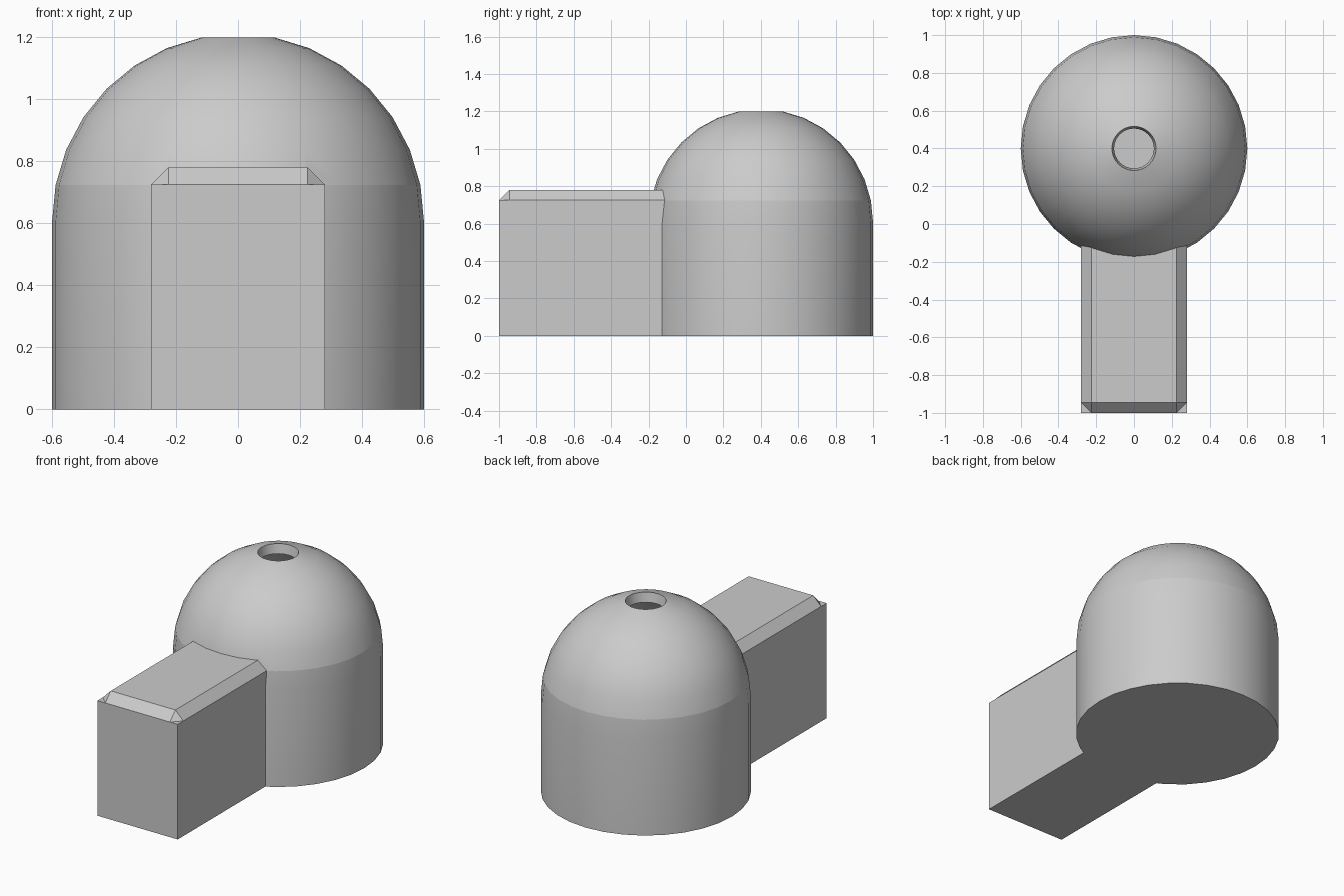
import bpy, bmesh, math

if "Cube" in bpy.data.objects:
    bpy.data.objects.remove(bpy.data.objects["Cube"])

T = 0.06          # wall thickness
SEG = 32


def finish(bm, name):
    bmesh.ops.recalc_face_normals(bm, faces=bm.faces)
    me = bpy.data.meshes.new(name)
    bm.to_mesh(me)
    bm.free()
    ob = bpy.data.objects.new(name, me)
    bpy.context.collection.objects.link(ob)
    return ob


def lathe(name, profile, cy):
    bm = bmesh.new()
    rings = []
    for r, z in profile:
        n = SEG if r > 0 else 1
        rings.append([bm.verts.new((r * math.cos(2 * math.pi * i / SEG),
                                    cy + r * math.sin(2 * math.pi * i / SEG), z))
                      for i in range(n)])
    for a, b in zip(rings, rings[1:]):
        if len(a) == 1:
            a, b = b, a
        for i in range(SEG):
            j = (i + 1) % SEG
            bm.faces.new([a[i], a[j]] + ([b[0]] if len(b) == 1 else [b[j], b[i]]))
    # merge centre fans into flat discs
    bmesh.ops.dissolve_verts(bm, verts=[r[0] for r in rings if len(r) == 1])
    return finish(bm, name)


def tunnel(name, w, yf, yb, z0, z2, c):
    # block with chamfered top edges and notched front corners
    bm = bmesh.new()
    z1 = z2 - c
    v = []
    for s in (-1, 1):
        for x, y, z in ((w, yf, z0), (w, yb, z0), (w, yf, z1), (w, yf + c, z1),
                        (w, yb, z1), (w - c, yf, z1), (w - c, yf + c, z2), (w - c, yb, z2)):
            v.append(bm.verts.new((s * x, y, z)))
    side = [(0, 1, 4, 3, 2), (3, 4, 7, 6), (3, 6, 5), (2, 3, 5)]
    faces = side + [[i + 8 for i in f] for f in side]
    faces += [(0, 1, 9, 8), (0, 2, 5, 13, 10, 8), (5, 6, 14, 13),
              (6, 7, 15, 14), (1, 4, 7, 15, 12, 9)]
    for f in faces:
        bm.faces.new([v[i] for i in f])
    return finish(bm, name)


def boolean(ob, other, op):
    m = ob.modifiers.new(op, 'BOOLEAN')
    m.operation, m.object, m.solver = op, other, 'EXACT'
    bpy.ops.object.modifier_apply(modifier=m.name)
    bpy.data.objects.remove(other)


# hollow dome on a straight wall, open at the top
K = 1.2 / (0.6 + 0.6 * math.sin(math.radians(78.75)))
angles = [math.radians(11.25 * i) for i in range(8)]
outer = [(0.6 * math.cos(a), K * (0.6 + 0.6 * math.sin(a))) for a in angles]
inner = [((0.6 - T) * math.cos(a), K * 0.6 + (0.6 * K - T) * math.sin(a)) for a in angles]
dome = lathe("domed_shelter", [(0, 0), (0.6, 0)] + outer + inner[::-1] + [(0.6 - T, T), (0, T)], 0.4)
bpy.context.view_layer.objects.active = dome
dome.select_set(True)

# entrance tunnel joined on and hollowed out
boolean(dome, tunnel("entrance", 0.28, -1, -0.1, 0, 0.78, 0.055), 'UNION')
boolean(dome, tunnel("entrance_cavity", 0.22, -1 + T, 0, T + 0.002, 0.72, 0.03), 'DIFFERENCE')

# smooth shading with a crisp ring where the dome starts
bpy.ops.object.shade_smooth_by_angle(angle=math.radians(30))
bm = bmesh.new()
bm.from_mesh(dome.data)
for e in bm.edges:
    if all(abs(p.co.z - outer[1][1]) < 0.0005 for p in e.verts):
        e.smooth = False
bm.to_mesh(dome.data)
bm.free()
